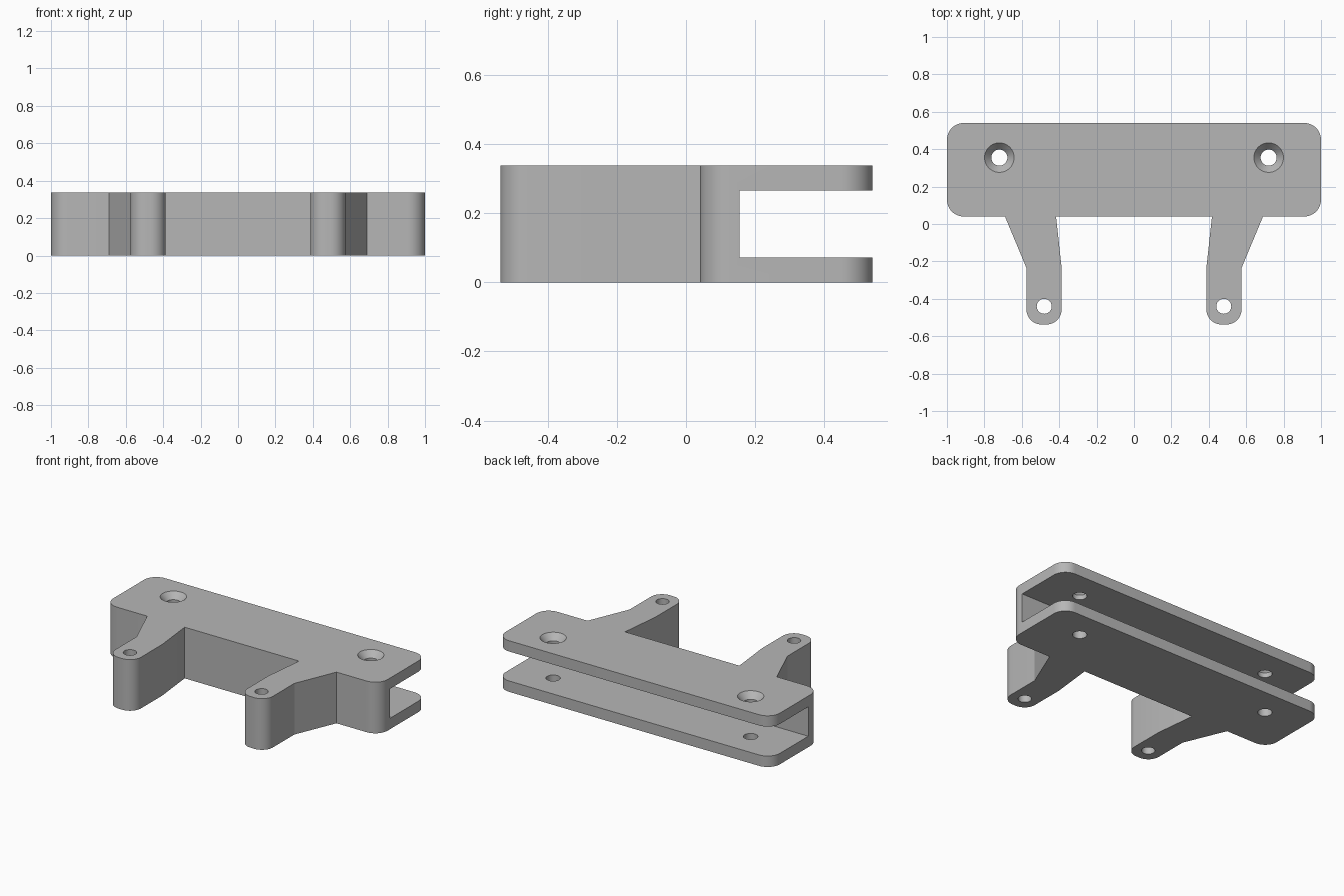
import bpy, bmesh, math
from mathutils import Vector

if "Cube" in bpy.data.objects:
    bpy.data.objects.remove(bpy.data.objects["Cube"], do_unlink=True)

HEIGHT = 0.337
SCREW = (0.72, 0.355)
PIN = (0.48, -0.44)

grey = bpy.data.materials.new("matte grey")
grey.use_nodes = True
colour = (0.47, 0.47, 0.47, 1)
grey.diffuse_color = colour
grey.node_tree.nodes["Principled BSDF"].inputs["Base Color"].default_value = colour


def new_object(name, bm):
    bmesh.ops.recalc_face_normals(bm, faces=bm.faces)
    mesh = bpy.data.meshes.new(name)
    bm.to_mesh(mesh)
    bm.free()
    obj = bpy.data.objects.new(name, mesh)
    bpy.context.collection.objects.link(obj)
    mesh.materials.append(grey)
    return obj


def rounded(points, steps=12):
    """Turn (x, y, radius) corners into an outline with arcs."""
    out = []
    for i, (x, y, r) in enumerate(points):
        corner = Vector((x, y))
        if not r:
            out.append(corner)
            continue
        a = (Vector(points[i - 1][:2]) - corner).normalized()
        b = (Vector(points[(i + 1) % len(points)][:2]) - corner).normalized()
        half = a.angle(b) / 2
        centre = corner + (a + b).normalized() * r / math.sin(half)
        start = corner + a * r / math.tan(half) - centre
        end = corner + b * r / math.tan(half) - centre
        sweep = start.angle(end)
        for k in range(steps + 1):
            t = k / steps
            out.append(centre + (start * math.sin((1 - t) * sweep)
                                 + end * math.sin(t * sweep)) / math.sin(sweep))
    return out


def cut(target, name, bm):
    """Subtract a temporary cutter from the target."""
    cutter = new_object(name, bm)
    cutter.hide_render = True
    mod = target.modifiers.new(name, "BOOLEAN")
    mod.operation = "DIFFERENCE"
    mod.solver = "EXACT"
    mod.object = cutter
    bpy.context.view_layer.objects.active = target
    bpy.ops.object.modifier_apply(modifier=name)
    bpy.data.objects.remove(cutter, do_unlink=True)


def cone(x, y, z0, z1, r0, r1):
    bm = bmesh.new()
    bmesh.ops.create_cone(bm, cap_ends=True, segments=40, radius1=r0, radius2=r1, depth=z1 - z0)
    bmesh.ops.translate(bm, verts=bm.verts, vec=(x, y, (z0 + z1) / 2))
    return bm


# Bracket outline: right half listed from the back, then mirrored
half = [(1, 0.54, 0.09), (1, 0.04, 0.09), (0.69, 0.04, 0), (0.575, -0.235, 0),
        (0.575, -0.537, 0.08), (0.387, -0.537, 0.08), (0.387, -0.235, 0), (0.417, 0.04, 0)]
outline = half + [(-x, y, r) for x, y, r in reversed(half)]
bm = bmesh.new()
face = bm.faces.new([bm.verts.new((p.x, p.y, 0)) for p in rounded(outline)])
top = bmesh.ops.extrude_face_region(bm, geom=[face])["geom"]
bmesh.ops.translate(bm, verts=[v for v in top if isinstance(v, bmesh.types.BMVert)],
                    vec=(0, 0, HEIGHT))
bracket = new_object("bracket", bm)

# Open slot along the back
bm = bmesh.new()
bmesh.ops.create_cube(bm, size=1)
bmesh.ops.scale(bm, verts=bm.verts, vec=(3, 1, 0.194))
bmesh.ops.translate(bm, verts=bm.verts, vec=(0, 0.655, 0.169))
cut(bracket, "slot", bm)

# Countersunk screw holes and arm pin holes
for side in (-1, 1):
    sx, sy = side * SCREW[0], SCREW[1]
    cut(bracket, "screw_hole", cone(sx, sy, -0.1, 0.5, 0.043, 0.043))
    cut(bracket, "countersink", cone(sx, sy, HEIGHT - 0.04, HEIGHT + 0.01, 0.043, 0.088))
    cut(bracket, "pin_hole", cone(side * PIN[0], PIN[1], -0.1, 0.5, 0.04, 0.04))

# Smooth rounds, crisp edges
bpy.ops.object.select_all(action="DESELECT")
bracket.select_set(True)
bpy.context.view_layer.objects.active = bracket
bpy.ops.object.shade_smooth_by_angle(angle=math.radians(20))
